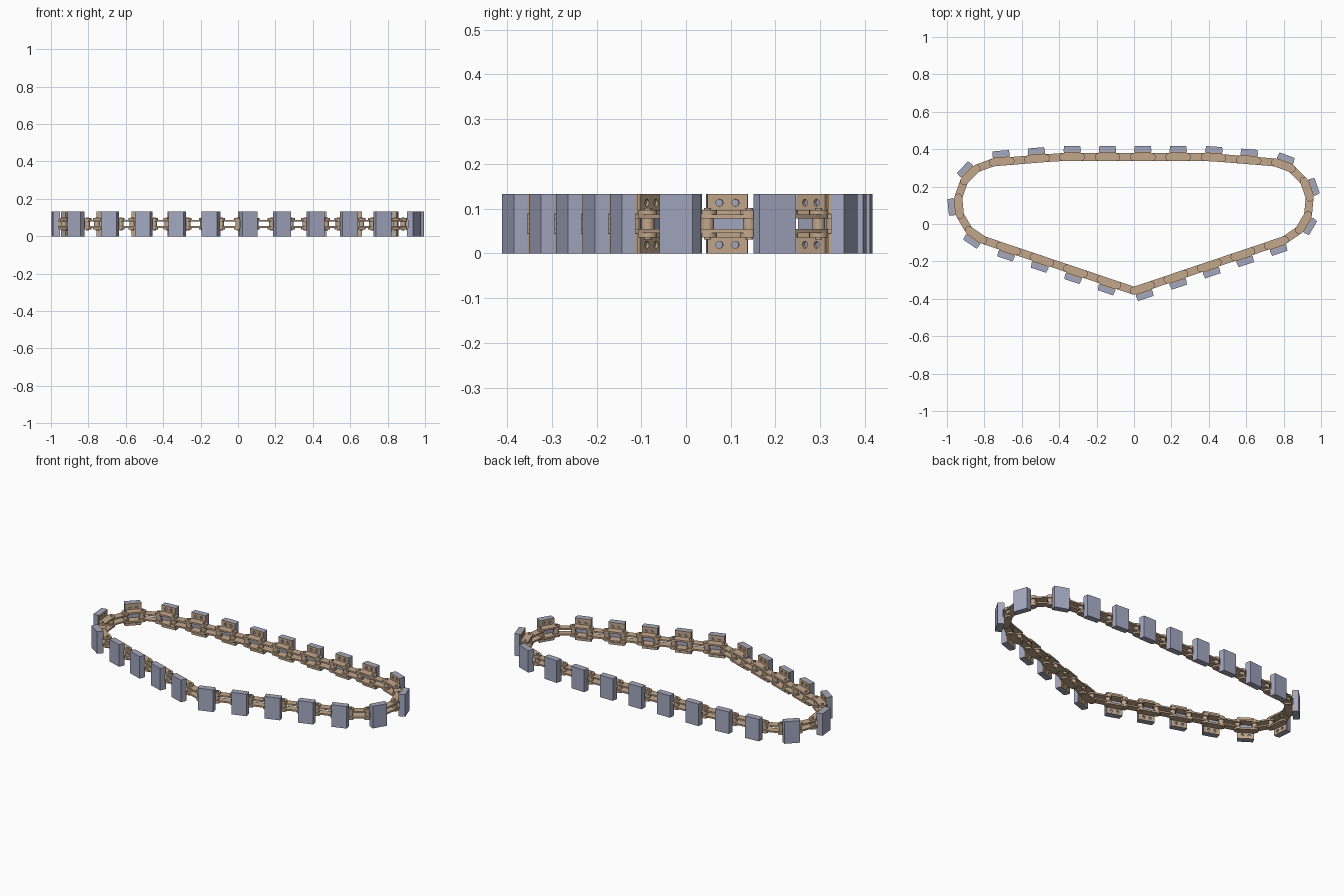
import bpy, bmesh, math
from mathutils import Matrix, Vector

if "Cube" in bpy.data.objects:
    bpy.data.objects.remove(bpy.data.objects["Cube"], do_unlink=True)


def material(name, rgb):
    m = bpy.data.materials.new(name)
    m.use_nodes = True
    m.diffuse_color = (*rgb, 1)
    bsdf = m.node_tree.nodes["Principled BSDF"]
    bsdf.inputs["Base Color"].default_value = (*rgb, 1)
    bsdf.inputs["Roughness"].default_value = 0.6
    return m


TAN = material("tan steel", (0.55, 0.39, 0.265))
GREY = material("blue grey rubber", (0.37, 0.395, 0.53))

PINS = 46            # pins around the loop, one pad on every second link
MID = 0.066          # height of the chain's middle plane
HALF_PITCH = 0.0469
PLATE_R = 0.021


def circle(cx, cy, r, n=16):
    return [(cx + r * math.cos(2 * math.pi * i / n),
             cy + r * math.sin(2 * math.pi * i / n)) for i in range(n)]


def stadium(wing=()):
    """Link plate outline, with optional extra points on its outer edge."""
    pts = []
    for side, start in ((1, -90), (-1, 90)):
        for i in range(11):
            a = math.radians(start + 18 * i)
            pts.append((side * HALF_PITCH + PLATE_R * math.cos(a), PLATE_R * math.sin(a)))
        if side == 1:
            pts.extend(wing)
    return pts


def prism(outlines, z0, z1):
    """Mesh of a filled outline, later outlines being holes, from z0 to z1."""
    curve = bpy.data.curves.new("outline", "CURVE")
    curve.dimensions = "2D"
    curve.fill_mode = "BOTH"
    curve.extrude = (z1 - z0) / 2
    for pts in outlines:
        s = curve.splines.new("POLY")
        s.points.add(len(pts) - 1)
        for p, (x, y) in zip(s.points, pts):
            p.co = (x, y, 0, 1)
        s.use_cyclic_u = True
    ob = bpy.data.objects.new("outline", curve)
    bpy.context.collection.objects.link(ob)
    bpy.context.view_layer.update()
    mesh = bpy.data.meshes.new_from_object(ob.evaluated_get(bpy.context.evaluated_depsgraph_get()))
    mesh.transform(Matrix.Translation((0, 0, (z0 + z1) / 2)))
    bpy.data.objects.remove(ob, do_unlink=True)
    bpy.data.curves.remove(curve)
    return mesh


def combine(name, pieces, mat, mirror=True):
    """Join prisms, mirrored about the middle plane of the chain."""
    bm = bmesh.new()
    for piece in pieces:
        bm.from_mesh(piece)
        if mirror:
            piece.transform(Matrix.Scale(-1, 4, (0, 0, 1)))
            bm.from_mesh(piece)
        bpy.data.meshes.remove(piece)
    bmesh.ops.remove_doubles(bm, verts=bm.verts, dist=1e-6)
    bmesh.ops.recalc_face_normals(bm, faces=bm.faces)
    for f in bm.faces:
        f.material_index = 0
        f.smooth = False
    mesh = bpy.data.meshes.new(name)
    bm.to_mesh(mesh)
    bm.free()
    mesh.materials.clear()
    mesh.materials.append(mat)
    return mesh


# Plain links: a pair of inner plates
inner_link = combine("inner_link", [prism([stadium()], 0.012, 0.021)], TAN)

# Pad links: outer plates with a tab, and upright flanges with bolt holes
wing = [(0.041, 0.021), (0.041, 0.027), (-0.041, 0.027), (-0.041, 0.021)]
tab_plate = prism([stadium(wing)], 0.021, 0.031)
rect = [(-0.045, 0.022), (0.045, 0.022), (0.045, 0.066), (-0.045, 0.066)]
flange = prism([rect] + [circle(x, 0.047, 0.008) for x in (-0.018, 0.018)], -0.029, -0.022)
flange.transform(Matrix.Rotation(math.pi / 2, 4, "X"))
outer_link = combine("bracket_link", [tab_plate, flange], TAN)

# Pins with rollers
pin = combine("pin", [prism([circle(0, 0, 0.008)], -0.035, 0.035),
                      prism([circle(0, 0, 0.0145, 20)], -0.012, 0.012)], TAN, False)

# Pads: blocks with slightly slanted ends
pad = combine("pad", [prism([[(-0.047, 0.029), (0.047, 0.029),
                              (0.043, 0.059), (-0.043, 0.059)]], -0.066, 0.066)], GREY, False)

# Loop path: right half clockwise from the top middle, then mirrored
centre, radius = Vector((0.725, 0.115)), 0.216
top_corner, bottom = Vector((0.4, 0.358)), Vector((0, -0.357))


def tangent_angle(p, sign):
    d = p - centre
    return math.atan2(d.y, d.x) + sign * math.acos(radius / d.length)


a0, a1 = tangent_angle(top_corner, -1), tangent_angle(bottom, 1)
half = [Vector((0, 0.358)), top_corner]
for i in range(65):
    a = a0 + (a1 - a0) * i / 64
    half.append(centre + radius * Vector((math.cos(a), math.sin(a))))
half.append(bottom)
path = half + [Vector((-p.x, p.y)) for p in reversed(half[:-1])]

# Evenly spaced pin positions
total = sum((b - a).length for a, b in zip(path, path[1:]))
pins, run, k = [], 0.0, 0
for a, b in zip(path, path[1:]):
    seg = (b - a).length
    while k < PINS and k * total / PINS <= run + seg:
        pins.append(a.lerp(b, (k * total / PINS - run) / seg))
        k += 1
    run += seg


def place(name, mesh, pos, angle):
    ob = bpy.data.objects.new(name, mesh)
    ob.location = (pos.x, pos.y, MID)
    ob.rotation_euler.z = angle
    bpy.context.collection.objects.link(ob)
    return ob


# Assemble the chain
for i, p in enumerate(pins):
    q = pins[(i + 1) % PINS]
    d = q - p
    mid, angle = (p + q) / 2, math.atan2(d.y, d.x)
    place("pin", pin, p, angle)
    if i % 2 == 0:
        place("bracket_link", outer_link, mid, angle)
        place("pad", pad, mid, angle)
    else:
        place("inner_link", inner_link, mid, angle)

# Smooth the round pins and plate ends, keeping sharp edges
bpy.ops.object.select_all(action="DESELECT")
for mesh in (pin, inner_link, outer_link):
    ob = next(o for o in bpy.context.collection.objects if o.data == mesh)
    ob.select_set(True)
    bpy.context.view_layer.objects.active = ob
bpy.ops.object.shade_smooth_by_angle(angle=math.radians(30))
